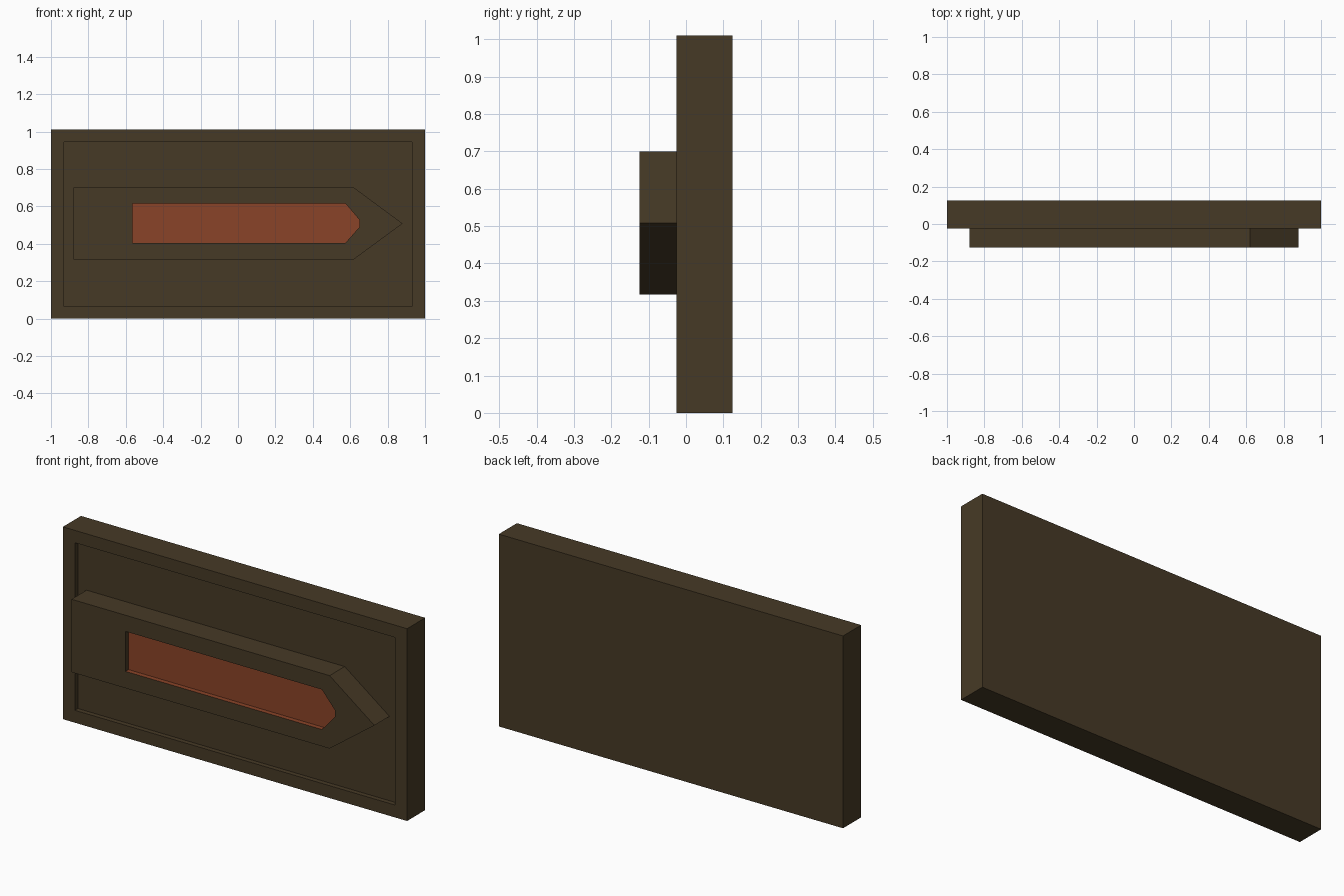
import bpy, bmesh

if "Cube" in bpy.data.objects:
    bpy.data.objects.remove(bpy.data.objects["Cube"])

def material(name, rgb):
    m = bpy.data.materials.new(name)
    m.diffuse_color = (*rgb, 1.0)
    m.use_nodes = True
    m.node_tree.nodes["Principled BSDF"].inputs["Base Color"].default_value = m.diffuse_color
    return m

brown = material("dark_brown", (0.062, 0.042, 0.019))
red = material("rust_red", (0.255, 0.057, 0.021))

def finish(bm, name, mats):
    bmesh.ops.recalc_face_normals(bm, faces=bm.faces[:])
    mesh = bpy.data.meshes.new(name)
    bm.to_mesh(mesh)
    bm.free()
    for m in mats:
        mesh.materials.append(m)
    obj = bpy.data.objects.new(name, mesh)
    bpy.context.collection.objects.link(obj)
    return obj

def ring(bm, points, y):
    return [bm.verts.new((x, y, z)) for x, z in points]

def bridge(bm, a, b):
    n = len(a)
    return [bm.faces.new((a[i], a[(i + 1) % n], b[(i + 1) % n], b[i])) for i in range(n)]

def rect(x, z0, z1):
    return [(-x, z0), (x, z0), (x, z1), (-x, z1)]

# Board with a raised border around a shallow recessed front panel
bm = bmesh.new()
back = ring(bm, rect(1.0, 0.0, 1.01), 0.125)
front = ring(bm, rect(1.0, 0.0, 1.01), -0.025)
lip = ring(bm, rect(0.93, 0.065, 0.945), -0.025)
panel = ring(bm, rect(0.93, 0.065, 0.945), 0.0)
bm.faces.new(back)
for a, b in ((back, front), (front, lip), (lip, panel)):
    bridge(bm, a, b)
bm.faces.new(panel)
finish(bm, "sign_board", [brown])

# Arrow block with a recessed red centre
outer = [(-0.88, 0.317), (0.62, 0.317), (0.88, 0.508), (0.62, 0.70), (-0.88, 0.70)]
inner = [(-0.565, 0.405), (0.575, 0.405), (0.65, 0.49), (0.65, 0.527),
         (0.575, 0.615), (-0.565, 0.615)]
bm = bmesh.new()
base = ring(bm, outer, 0.002)
o = ring(bm, outer, -0.125)
rim = ring(bm, inner, -0.125)
floor = ring(bm, inner, -0.10)
bm.faces.new(base)
bridge(bm, base, o)
# front rim: inner vertices 2 and 3 both meet the outer tip
for f in ((o[0], o[1], rim[1], rim[0]), (o[1], o[2], rim[2], rim[1]),
          (o[2], rim[3], rim[2]), (o[2], o[3], rim[4], rim[3]),
          (o[3], o[4], rim[5], rim[4]), (o[4], o[0], rim[0], rim[5])):
    bm.faces.new(f)
walls = bridge(bm, rim, floor)
for f in walls[:-1] + [bm.faces.new(floor)]:  # the left end wall stays brown
    f.material_index = 1
finish(bm, "arrow", [brown, red])
